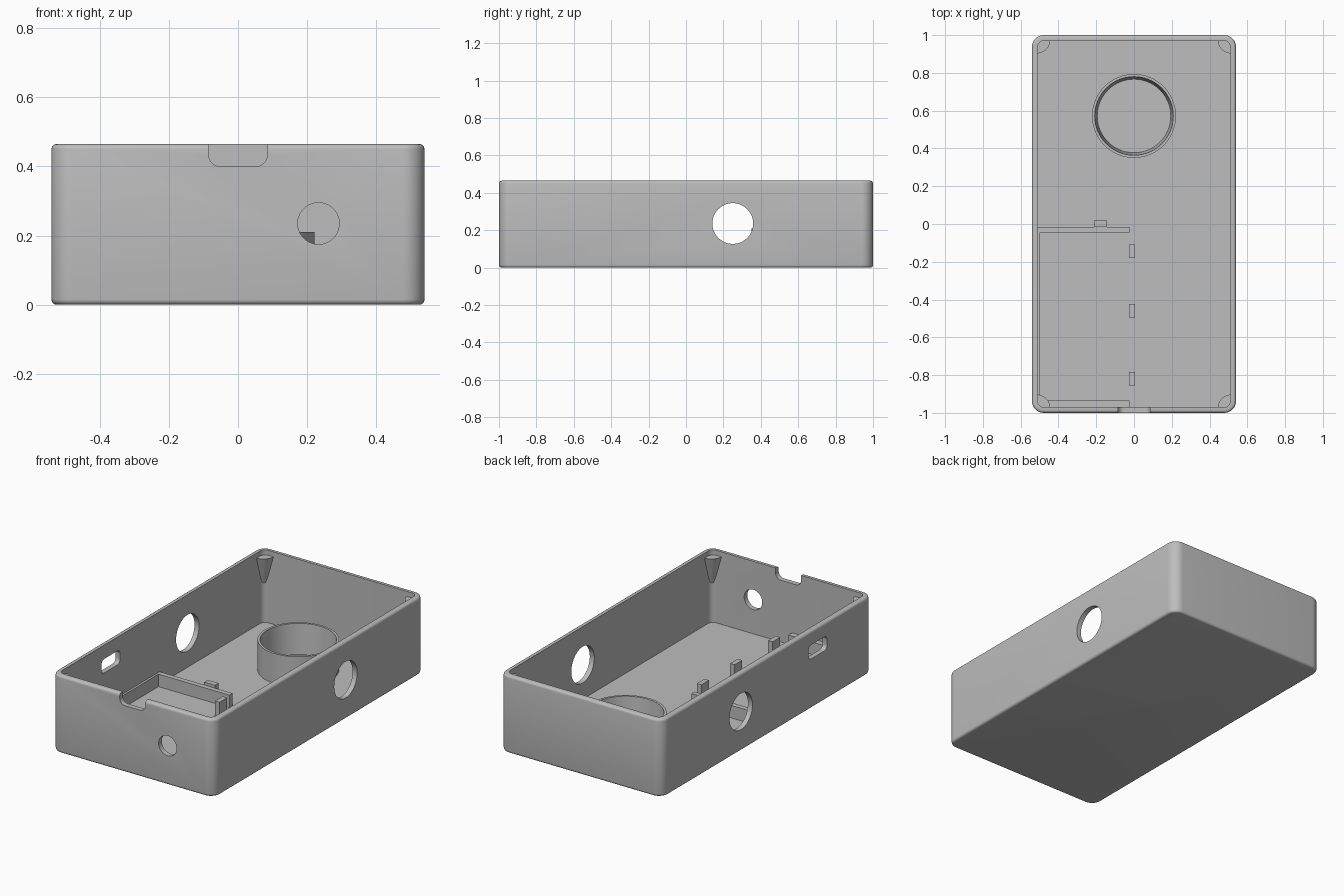
import bpy, bmesh, math
from mathutils import Vector

if "Cube" in bpy.data.objects:
    bpy.data.objects.remove(bpy.data.objects["Cube"])

grey = bpy.data.materials.new("matte grey")
grey.diffuse_color = (0.51, 0.51, 0.51, 1)
grey.use_nodes = True
grey.node_tree.nodes["Principled BSDF"].inputs["Base Color"].default_value = grey.diffuse_color


def loft(name, loops, closed=False):
    """Skin equal-length loops of 3D points; cap the ends, or join last to first."""
    bm = bmesh.new()
    rings = [[bm.verts.new(p) for p in loop] for loop in loops]
    n = len(rings[0])
    pairs = list(zip(rings, rings[1:])) + ([(rings[-1], rings[0])] if closed else [])
    for a, b in pairs:
        for i in range(n):
            j = (i + 1) % n
            bm.faces.new((a[i], a[j], b[j], b[i]))
    if not closed:
        bm.faces.new(rings[0])
        bm.faces.new(rings[-1])
    bmesh.ops.recalc_face_normals(bm, faces=bm.faces)
    mesh = bpy.data.meshes.new(name)
    bm.to_mesh(mesh)
    bm.free()
    obj = bpy.data.objects.new(name, mesh)
    bpy.context.collection.objects.link(obj)
    mesh.materials.append(grey)
    return obj


def smooth(obj):
    bpy.ops.object.select_all(action='DESELECT')
    obj.select_set(True)
    bpy.context.view_layer.objects.active = obj
    bpy.ops.object.shade_smooth_by_angle(angle=math.radians(32))


def rounded(hx, hy, r, seg=8):
    """Outline of a rounded rectangle with half sizes hx, hy."""
    pts = []
    for k, (sx, sy) in enumerate([(1, 1), (-1, 1), (-1, -1), (1, -1)]):
        for i in range(seg + 1):
            a = math.pi / 2 * (k + i / seg)
            pts.append((sx * (hx - r) + r * math.cos(a), sy * (hy - r) + r * math.sin(a)))
    return pts


def circle(r, n=64):
    return [(r * math.cos(2 * math.pi * i / n), r * math.sin(2 * math.pi * i / n)) for i in range(n)]


def cut(target, outline, axis, u, v, a, b):
    """Cut a prism through the target along x or y, centred on (u, v)."""
    def place(t):
        return [(t, u + p, v + q) if axis == 'x' else (u + p, t, v + q) for p, q in outline]
    cutter = loft("cutter", [place(a), place(b)])
    cutter.hide_render = True
    mod = target.modifiers.new("cut", 'BOOLEAN')
    mod.operation, mod.solver, mod.object = 'DIFFERENCE', 'EXACT', cutter
    bpy.context.view_layer.objects.active = target
    bpy.ops.object.modifier_apply(modifier=mod.name)
    bpy.data.objects.remove(cutter, do_unlink=True)


def box(name, x0, x1, y0, y1, z0, z1):
    corners = [(x0, y0), (x1, y0), (x1, y1), (x0, y1)]
    return loft(name, [[(x, y, z) for x, y in corners] for z in (z0, z1)])


# Open tray: outer skin with rolled edges, then down the inside to the floor
H, R, E = 0.465, 0.062, 0.015
levels = []
for i in range(5):
    a = math.pi / 2 * i / 4
    levels.append((E * (1 - math.sin(a)), E * (1 - math.cos(a))))
shell = [(0.54 - d, 1 - d, R - d, z) for d, z in levels]
shell += [(0.54 - d, 1 - d, R - d, H - z) for d, z in reversed(levels)]
shell += [(0.51, 0.97, 0.034, H), (0.51, 0.97, 0.034, 0.03)]
tray = loft("tray", [[(x, y, z) for x, y in rounded(hx, hy, r)] for hx, hy, r, z in shell])

# Wall openings: side holes, front hole, side slot, front rim notch
cut(tray, circle(0.109), 'x', 0.25, 0.236, -0.7, 0.7)
cut(tray, circle(0.06), 'y', 0.233, 0.235, -1.1, -0.9)
cut(tray, rounded(0.088, 0.042, 0.027), 'x', -0.478, 0.34, -0.7, -0.45)
cut(tray, rounded(0.085, 0.10, 0.035), 'y', 0, 0.50, -1.1, -0.9)
smooth(tray)

# Round cup with tapered bore
profile = [(0.222, 0.02), (0.222, 0.21), (0.208, 0.21), (0.194, 0.02)]
cup = loft("round_cup", [[(x, y + 0.572, z) for x, y in circle(r)] for r, z in profile], closed=True)
smooth(cup)

# Tapered quarter-round posts in the four corners
for sx in (-1, 1):
    for sy in (-1, 1):
        cx, cy = 0.515 * sx, 0.975 * sy
        loops = []
        for r, z in ((0.018, 0.25), (0.072, 0.435)):
            arc = [math.pi / 2 * i / 12 for i in range(13)]
            loops.append([(cx, cy, z)] + [(cx - sx * r * math.cos(a), cy - sy * r * math.sin(a), z)
                                          for a in arc])
        smooth(loft("corner_post", loops))

# Rails framing the board bay
box("back_rail", -0.515, -0.025, -0.045, -0.015, 0.02, 0.105)
box("front_rail", -0.515, -0.025, -0.975, -0.935, 0.02, 0.105)
box("side_rail", -0.515, -0.497, -0.975, -0.015, 0.02, 0.105)

# Locating tabs
box("back_tab", -0.213, -0.142, -0.016, 0.018, 0.02, 0.122)
for y in (-0.145, -0.46, -0.82):
    box("side_tab", -0.026, 0.004, y - 0.036, y + 0.036, 0.02, 0.122)
